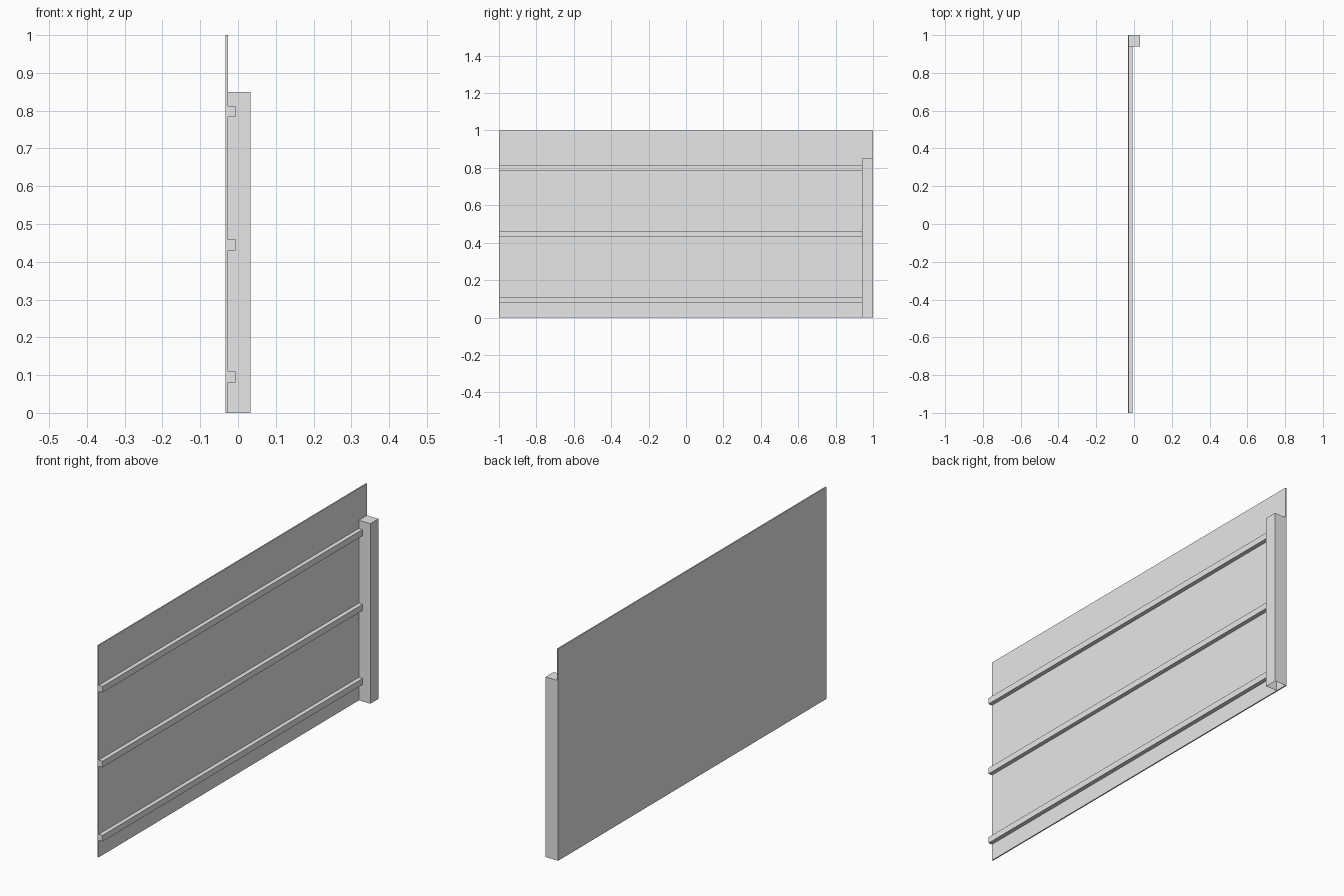
import bpy
import bmesh

cube = bpy.data.objects.get("Cube")
if cube:
    bpy.data.objects.remove(cube, do_unlink=True)

grey = bpy.data.materials.new("light grey")
grey.use_nodes = True
grey.diffuse_color = (0.8, 0.8, 0.8, 1)
grey.node_tree.nodes["Principled BSDF"].inputs["Base Color"].default_value = (0.8, 0.8, 0.8, 1)


def box(name, low, high, open_bottom=False):
    """Add a box between two corners, optionally without its bottom face."""
    bm = bmesh.new()
    bmesh.ops.create_cube(bm, size=1)
    for v in bm.verts:
        v.co = [high[i] if v.co[i] > 0 else low[i] for i in range(3)]
    bm.normal_update()
    if open_bottom:
        bottom = [f for f in bm.faces if f.normal.z < -0.5]
        bmesh.ops.delete(bm, geom=bottom, context="FACES_ONLY")
    mesh = bpy.data.meshes.new(name)
    bm.to_mesh(mesh)
    bm.free()
    mesh.materials.append(grey)
    obj = bpy.data.objects.new(name, mesh)
    bpy.context.collection.objects.link(obj)
    return obj


BACK, FACE = -0.033, -0.027   # panel thickness along x
POST_Y = 0.94                 # near side of the end post

# Thin fence panel
box("panel", (BACK, -1, 0), (FACE, 1, 1))

# Hollow end post, capped on top
box("end_post", (FACE, POST_Y, 0), (0.033, 1, 0.85), open_bottom=True)

# Three horizontal rails
for name, z in (("lower_rail", 0.08), ("middle_rail", 0.43), ("upper_rail", 0.783)):
    box(name, (FACE, -1, z), (-0.007, POST_Y, z + 0.029))
